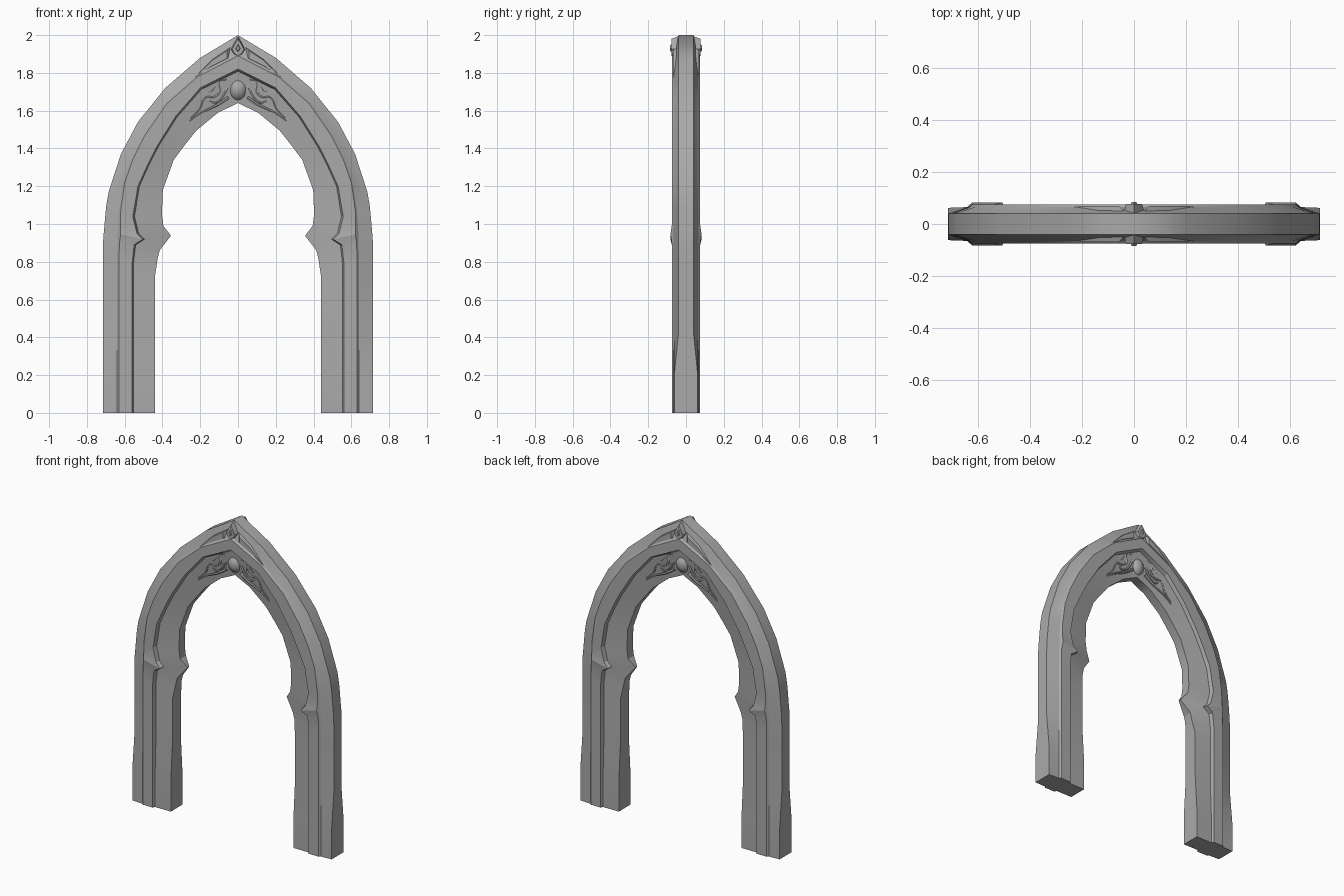
import bpy, bmesh
from mathutils import Vector

cube = bpy.data.objects.get("Cube")
if cube:
    bpy.data.objects.remove(cube, do_unlink=True)

stone = bpy.data.materials.new("grey_stone")
stone.use_nodes = True
GREY = (0.4, 0.4, 0.4, 1)
stone.diffuse_color = GREY
stone.node_tree.nodes["Principled BSDF"].inputs["Base Color"].default_value = GREY


def add_part(name, mesh, mirror_x=True, angle=0.35):
    """Link a mesh, mirror it front to back (and side to side), shade it."""
    ob = bpy.data.objects.new(name, mesh)
    bpy.context.collection.objects.link(ob)
    mesh.materials.clear()
    mesh.materials.append(stone)
    mod = ob.modifiers.new("mirror", 'MIRROR')
    mod.use_axis = (mirror_x, True, False)
    mod.merge_threshold = 0.0005
    bpy.ops.object.select_all(action='DESELECT')
    ob.select_set(True)
    bpy.context.view_layer.objects.active = ob
    bpy.ops.object.shade_smooth_by_angle(angle=angle)
    return ob


def mesh_from(bm, name):
    bmesh.ops.recalc_face_normals(bm, faces=bm.faces)
    mesh = bpy.data.meshes.new(name)
    bm.to_mesh(mesh)
    bm.free()
    return mesh


def relief(name, outline, back, front, shrink=0.7, mirror_x=True):
    """Raised carving: a flat outline tapered towards the front."""
    bm = bmesh.new()
    pts = [Vector((x, 0, z)) for x, z in outline]
    mid = sum(pts, Vector()) / len(pts)
    base = [bm.verts.new((p.x, -back, p.z)) for p in pts]
    top = []
    for p in pts:
        q = mid.lerp(p, shrink)
        top.append(bm.verts.new((q.x, -front, q.z)))
    for i in range(len(pts)):
        j = (i + 1) % len(pts)
        bm.faces.new((base[i], base[j], top[j], top[i]))
    bm.faces.new(top)
    bm.faces.new(base[::-1])
    return add_part(name, mesh_from(bm, name), mirror_x)


# Arch path: outer edge, band outer line, band inner line, inner edge
outer = [(.715, 0), (.715, .2), (.715, .42), (.715, .7), (.715, .86), (.713, .93),
         (.71, .96), (.703, 1.04), (.697, 1.1), (.685, 1.17), (.62, 1.37),
         (.53, 1.54), (.385, 1.72), (.2, 1.88), (0, 2)]
band_out = [(.64, 0), (.64, .2), (.64, .42), (.64, .7), (.64, .82), (.638, .9),
            (.637, .95), (.635, 1), (.63, 1.07), (.61, 1.22), (.57, 1.34),
            (.5, 1.48), (.385, 1.645), (.22, 1.785), (0, 1.9)]
band_in = [(.56, 0), (.56, .2), (.56, .42), (.56, .7), (.56, .8), (.55, .89),
           (.505, .918), (.535, .95), (.557, 1.04), (.53, 1.2), (.48, 1.31),
           (.43, 1.41), (.33, 1.57), (.2, 1.72), (0, 1.82)]
inner = [(.44, 0), (.44, .2), (.44, .42), (.44, .72), (.425, .82), (.415, .86),
         (.355, .938), (.395, .99), (.403, 1.05), (.398, 1.18), (.34, 1.34),
         (.28, 1.42), (.22, 1.495), (.105, 1.59), (0, 1.64)]

# Arch: loft one quarter of the cross-section along the path
bm = bmesh.new()
rings = []
for i, line in enumerate(zip(outer, band_out, band_in, inner)):
    o, b1, b2, n = [Vector((x, 0, z)) for x, z in line]
    outer_depth = 0.062 if i < 2 else 0.04
    inner_depth = 0.06 if i < 2 else 0.045 if i < 4 else 0.03
    band_depth = 0.075
    if i == 6:  # pointed cusp
        inner_depth, band_depth = 0.008, 0.082
    section = [(o, 0), (o, outer_depth), (b1, 0.065), (b1.lerp(b2, .12), band_depth),
               (b2, band_depth), (b2.lerp(n, .06), 0.06 if i < 2 else 0.052),
               (n, inner_depth), (n, 0)]
    rings.append([bm.verts.new((p.x, -d, p.z)) for p, d in section])
for a, b in zip(rings, rings[1:]):
    for k in range(len(a) - 1):
        bm.faces.new((a[k], a[k + 1], b[k + 1], b[k]))
bm.faces.new(rings[0])
arch = add_part("arch", mesh_from(bm, "arch"))

# Leaf carvings either side of the peak
relief("peak_leaf", [(.03, 1.945), (.14, 1.872), (.27, 1.745), (.16, 1.82), (.03, 1.885)],
       0.04, 0.069)

# Peak ornament: pointed frame with a cut stone
frame = [(0, 1.998), (.026, 1.955), (.042, 1.925), (.026, 1.895), (0, 1.878),
         (-.026, 1.895), (-.042, 1.925), (-.026, 1.955)]
relief("peak_frame", frame, 0.03, 0.076, 0.75, False)
relief("peak_gem", [(0, 1.965), (.02, 1.928), (0, 1.9), (-.02, 1.928)],
       0.06, 0.084, 0.45, False)

# Round boss under the peak
bm = bmesh.new()
bmesh.ops.create_uvsphere(bm, u_segments=16, v_segments=10, radius=1)
for v in bm.verts:
    v.co = (v.co.x * .055, v.co.y * .065, v.co.z * .066 + 1.713)
mesh = mesh_from(bm, "boss")
boss = add_part("boss", mesh, False, 0.6)
boss.modifiers.clear()


def tendril(name, path, width):
    """Tapered carved strand lying on the inner face of the arch."""
    curve = bpy.data.curves.new(name + "_path", 'CURVE')
    curve.dimensions = '3D'
    curve.bevel_depth = width
    curve.bevel_resolution = 1
    curve.resolution_u = 3
    spline = curve.splines.new('BEZIER')
    spline.bezier_points.add(len(path) - 1)
    for i, (p, (x, z)) in enumerate(zip(spline.bezier_points, path)):
        p.co = (x, -0.043, z)
        p.handle_left_type = p.handle_right_type = 'AUTO'
        p.radius = 1 - 0.6 * i / (len(path) - 1)
    helper = bpy.data.objects.new(name + "_path", curve)
    bpy.context.collection.objects.link(helper)
    bpy.context.view_layer.update()
    mesh = bpy.data.meshes.new_from_object(
        helper.evaluated_get(bpy.context.evaluated_depsgraph_get()))
    bpy.data.objects.remove(helper, do_unlink=True)
    mesh.name = name
    add_part(name, mesh, True, 0.9)


# Flame carvings beside the boss
tendril("flame_upper", [(.06, 1.765), (.1, 1.75), (.095, 1.7), (.13, 1.67),
                        (.17, 1.67), (.2, 1.61), (.25, 1.56)], 0.01)
tendril("flame_middle", [(.055, 1.72), (.075, 1.68), (.12, 1.64), (.15, 1.65)], 0.009)
tendril("flame_lower", [(.05, 1.67), (.1, 1.635), (.15, 1.61), (.2, 1.585), (.255, 1.545)], 0.01)
tendril("flame_tip", [(.11, 1.755), (.125, 1.72), (.15, 1.7), (.16, 1.73)], 0.008)
